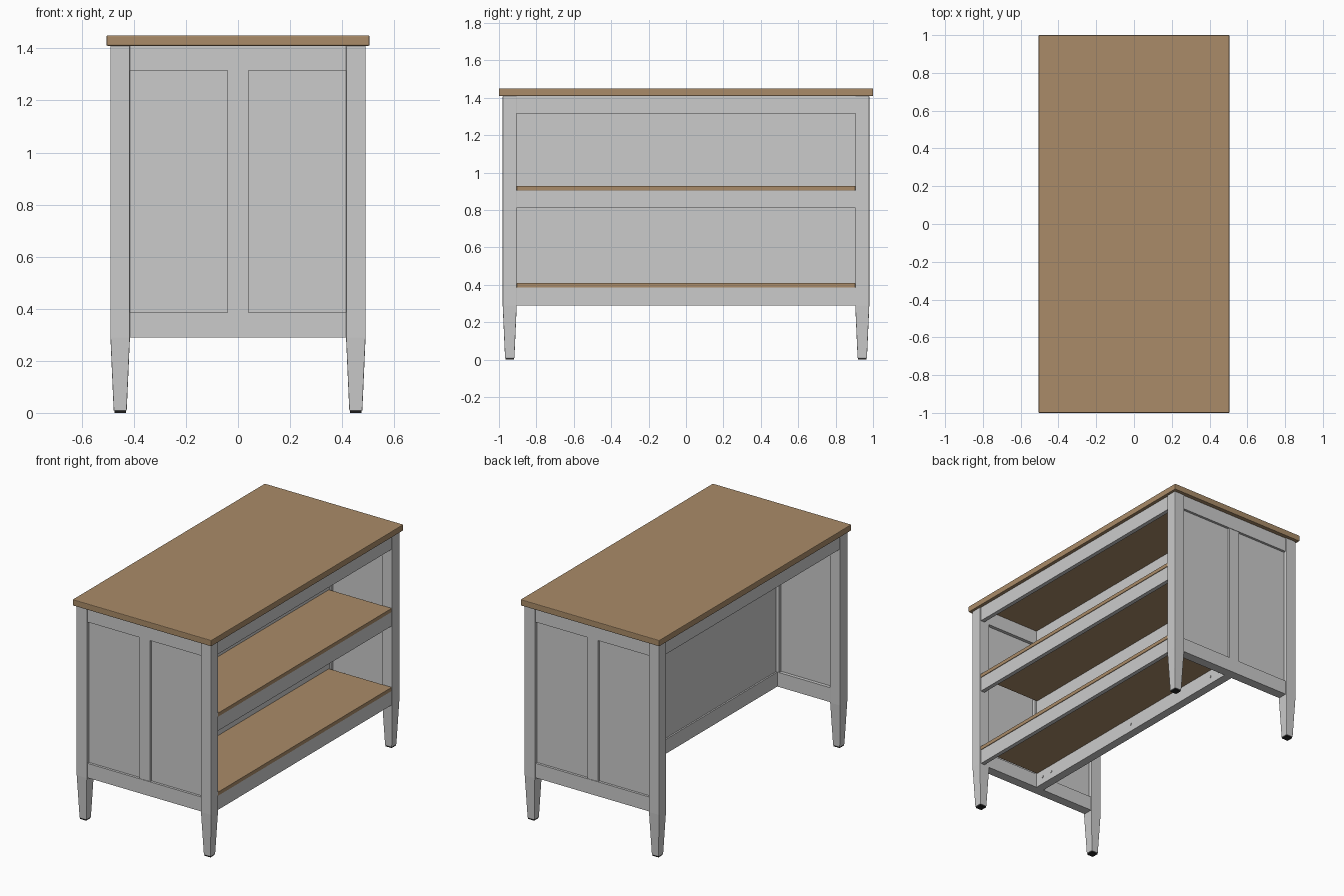
import bpy, bmesh, math

if "Cube" in bpy.data.objects:
    bpy.data.objects.remove(bpy.data.objects["Cube"])


def material(name, rgb):
    m = bpy.data.materials.new(name)
    m.diffuse_color = (*rgb, 1)
    m.use_nodes = True
    m.node_tree.nodes["Principled BSDF"].inputs["Base Color"].default_value = m.diffuse_color
    return m


wood = material("oak", (0.40, 0.26, 0.14))
black = material("rubber", (0.02, 0.02, 0.02))


def finish(bm, name, mat=None, bevel=0.0):
    bmesh.ops.recalc_face_normals(bm, faces=bm.faces)
    me = bpy.data.meshes.new(name)
    bm.to_mesh(me)
    bm.free()
    ob = bpy.data.objects.new(name, me)
    bpy.context.collection.objects.link(ob)
    if mat:
        me.materials.append(mat)
    if bevel:
        b = ob.modifiers.new("edge_round", 'BEVEL')
        b.width = bevel
        b.segments = 2
    return ob


def box(name, x, y, z, mat=None, bevel=0.0):
    """Box from (min, max) ranges on each axis."""
    bm = bmesh.new()
    bmesh.ops.create_cube(bm, size=1)
    for v in bm.verts:
        for i, (lo, hi) in enumerate((x, y, z)):
            v.co[i] = lo if v.co[i] < 0 else hi
    return finish(bm, name, mat, bevel)


def tapered_leg(name, cx, cy):
    bm = bmesh.new()
    rings = []
    for z, h in ((0.008, 0.025), (0.29, 0.0375), (1.41, 0.0375)):
        rings.append([bm.verts.new((cx + sx * h, cy + sy * h, z))
                      for sx, sy in ((-1, -1), (1, -1), (1, 1), (-1, 1))])
    for a, b in zip(rings, rings[1:]):
        for i in range(4):
            j = (i + 1) % 4
            bm.faces.new((a[i], a[j], b[j], b[i]))
    bm.faces.new(rings[0])
    bm.faces.new(rings[-1])
    return finish(bm, name, bevel=0.003)


def screw(name, x, y, z):
    bpy.ops.mesh.primitive_cylinder_add(vertices=16, radius=0.009, depth=0.008,
                                        location=(x, y, z), rotation=(0, math.pi / 2, 0))
    bpy.context.object.name = name


# Worktop
box("worktop", (-0.505, 0.505), (-1, 1), (1.41, 1.45), wood, 0.004)

# Legs with foot pads
for sx in (-1, 1):
    for sy in (-1, 1):
        cx, cy = sx * 0.4525, sy * 0.9425
        tapered_leg("leg", cx, cy)
        box("foot_pad", (cx - 0.022, cx + 0.022), (cy - 0.022, cy + 0.022), (0, 0.008), black)

# Framed end panels: top and bottom rails, recessed panel, centre stile
for s in (-1, 1):
    def span(a, b):
        return tuple(sorted((s * a, s * b)))
    box("end_top_rail", (-0.416, 0.416), span(0.91, 0.973), (1.315, 1.41))
    box("end_bottom_rail", (-0.416, 0.416), span(0.91, 0.973), (0.29, 0.385))
    box("end_panel", (-0.416, 0.416), span(0.932, 0.957), (0.38, 1.32))
    box("end_stile", (-0.04, 0.04), span(0.912, 0.97), (0.384, 1.316))

# Long aprons under the worktop
box("open_side_apron", (-0.483, -0.455), (-0.906, 0.906), (1.315, 1.41))
box("shelf_side_apron", (0.455, 0.483), (-0.906, 0.906), (1.315, 1.41))

# Shelves with front rails
for name, z in (("lower", 0.385), ("upper", 0.905)):
    box(name + "_shelf", (0.028, 0.487), (-0.905, 0.905), (z, z + 0.025), wood, 0.002)
    box(name + "_shelf_rail", (0.455, 0.483), (-0.906, 0.906), (z - 0.095, z))

# Central divider: panel with top and bottom rails
box("divider_panel", (-0.018, 0.028), (-0.912, 0.912), (0.38, 1.40))
box("divider_bottom_rail", (-0.028, 0.028), (-0.912, 0.912), (0.29, 0.385))
box("divider_top_rail", (-0.028, 0.028), (-0.912, 0.912), (1.315, 1.41))

# Screw heads on the divider
for z, ys in ((1.275, (-0.85, 0, 0.85)), (0.765, (-0.85, 0.85)), (0.34, (-0.85, -0.77, 0, 0.77, 0.85))):
    for y in ys:
        screw("divider_screw", 0.027, y, z)
